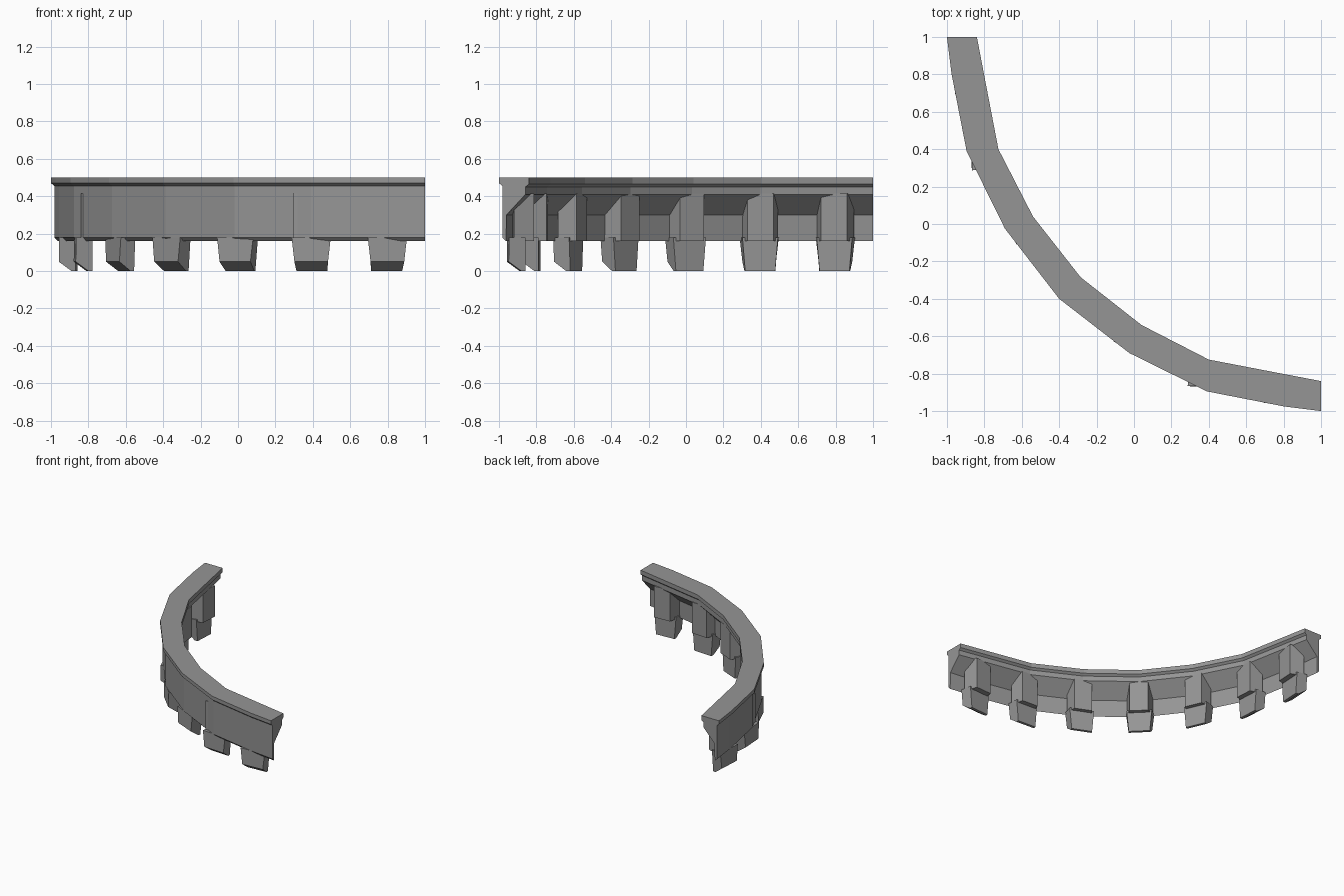
import bpy
import bmesh
from mathutils import Vector

cube = bpy.data.objects.get("Cube")
if cube:
    bpy.data.objects.remove(cube, do_unlink=True)

stone = bpy.data.materials.new("grey stone")
stone.use_nodes = True
GREY = (0.3, 0.3, 0.3, 1)
stone.diffuse_color = GREY
stone.node_tree.nodes["Principled BSDF"].inputs["Base Color"].default_value = GREY


def loft(name, rings):
    """Skin a row of matching closed rings and cap both ends."""
    bm = bmesh.new()
    rows = [[bm.verts.new(p) for p in ring] for ring in rings]
    n = len(rows[0])
    for a, b in zip(rows, rows[1:]):
        for i in range(n):
            j = (i + 1) % n
            bm.faces.new((a[i], a[j], b[j], b[i]))
    bm.faces.new(rows[0])
    bm.faces.new(rows[-1])
    bmesh.ops.recalc_face_normals(bm, faces=bm.faces)
    mesh = bpy.data.meshes.new(name)
    bm.to_mesh(mesh)
    bm.free()
    mesh.materials.append(stone)
    obj = bpy.data.objects.new(name, mesh)
    bpy.context.collection.objects.link(obj)
    return obj


# Plan of half the arc as outer and inner points, mirrored across the diagonal
half = [((1, -1), (1, -0.84)), ((0.80, -0.975), (0.79, -0.80)),
        ((0.39, -0.895), (0.40, -0.725)), ((-0.025, -0.69), (0.04, -0.54)),
        ((-0.40, -0.40), (-0.285, -0.285))]
half = [(Vector(p), Vector(q)) for p, q in half]
stations = half + [(p.yx, q.yx) for p, q in reversed(half[:-1])]


def spot(station, outward_side, inset, z, along=0.0):
    """Point inset from the outer or inner edge, shifted along the arc."""
    p, q = station
    d = (q - p).normalized()
    base = p + d * inset if outward_side else q - d * inset
    base = base + Vector((-d.y, d.x)) * along
    return (base.x, base.y, z)


# Parapet wall: capped top, chamfers, thin skirt and sloped underside
section = [(True, 0, 0.50), (True, 0, 0.47), (True, 0.018, 0.455),
           (True, 0.018, 0.18), (True, 0.038, 0.16), (True, 0.04, 0.30),
           (False, 0.018, 0.41), (False, 0.018, 0.45), (False, 0, 0.465),
           (False, 0, 0.50)]
loft("parapet_wall", [[spot(s, *c) for c in section] for s in stations])

# Corbels and the teeth that hang below them
for k, s in enumerate(stations[1:-1], 1):
    corbel = []
    for z in (0.16, 0.415):
        corbel.append([spot(s, True, 0.05, z, -0.1), spot(s, True, 0.05, z, 0.1),
                       spot(s, False, 0.018, z, 0.07), spot(s, False, 0.018, z, -0.07)])
    loft(f"corbel_{k}", corbel)

    profile = [(0.024, 0.18, 0.105), (0.022, 0.05, 0.09), (0.09, 0, 0.083),
               (0.112, 0, 0.08), (0.112, 0.18, 0.095)]
    loft(f"tooth_{k}", [[spot(s, True, d, z, side * w) for d, z, w in profile]
                        for side in (-1, 1)])
